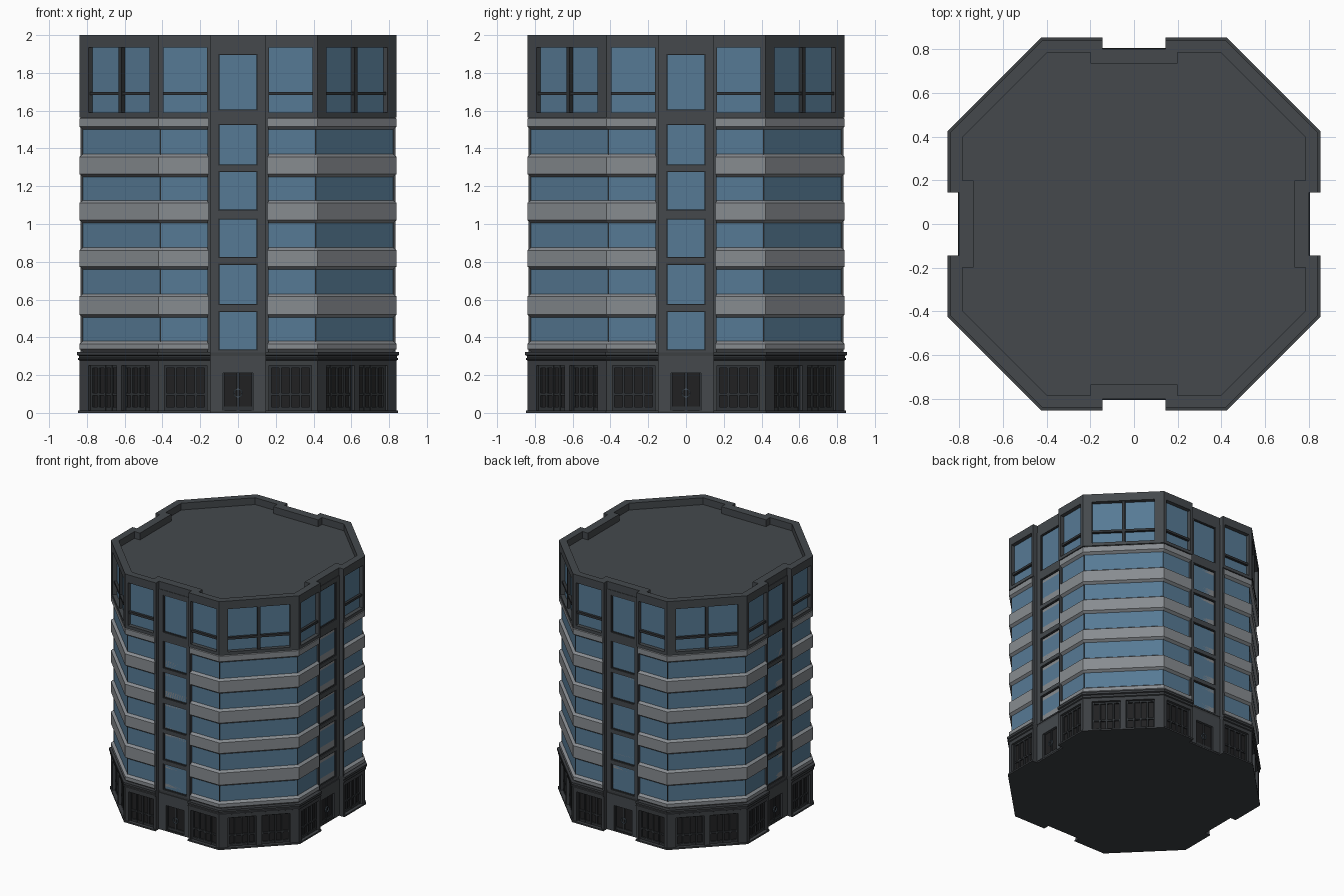
import bpy, bmesh, math
from mathutils import Matrix, Vector

if "Cube" in bpy.data.objects:
    bpy.data.objects.remove(bpy.data.objects["Cube"])

A, C = 0.84, 0.42                  # wall distance and corner position of the octagon
D, H = (A + C) / math.sqrt(2), (A - C) / math.sqrt(2)   # same for the diagonal sides
K = math.tan(math.pi / 8)


def material(name, rgb):
    m = bpy.data.materials.new(name)
    m.diffuse_color = (*rgb, 1)
    m.use_nodes = True
    m.node_tree.nodes["Principled BSDF"].inputs["Base Color"].default_value = m.diffuse_color
    return m


WALL = material("charcoal wall", (0.058, 0.066, 0.073))
BASE = material("dark ground floor", (0.045, 0.050, 0.055))
GLASS = material("blue glass", (0.094, 0.195, 0.300))
BAND = material("grey band", (0.245, 0.262, 0.280))
PANE = material("black pane", (0.015, 0.015, 0.016))
FRAME = material("window frame", (0.030, 0.034, 0.038))
METAL = material("door metal", (0.08, 0.11, 0.14))


def finish(bm, name, mat):
    me = bpy.data.meshes.new(name)
    bm.to_mesh(me)
    bm.free()
    me.materials.append(mat)
    ob = bpy.data.objects.new(name, me)
    bpy.context.collection.objects.link(ob)
    return ob


def outline(o, z, nw=0.145, nd=0.80):
    """Octagon offset by o, with a notch in each main side."""
    a, c = A + o, C + K * o
    quarter = [(-c, -a), (-nw, -a), (-nw, -nd), (nw, -nd), (nw, -a), (c, -a)]
    return [Matrix.Rotation(k * math.pi / 2, 3, 'Z') @ Vector((x, y, z))
            for k in range(4) for x, y in quarter]


def loft(name, mat, rings, bottom=False, top=False):
    bm = bmesh.new()
    loops = [[bm.verts.new(p) for p in outline(*r)] for r in rings]
    n = len(loops[0])
    for lo, hi in zip(loops, loops[1:]):
        for i in range(n):
            j = (i + 1) % n
            if (lo[i].co - hi[i].co).length > 1e-6 or (lo[j].co - hi[j].co).length > 1e-6:
                bm.faces.new((lo[i], lo[j], hi[j], hi[i]))
    if bottom:
        bm.faces.new(loops[0][::-1])
    if top:
        bm.faces.new(loops[-1])
    return finish(bm, name, mat)


def slabs(name, mat, pieces):
    """Blocks on the walls: (diagonal?, t0, t1 or None for mitred corner, z0, z1, o0, o1),
    mirrored left/right and repeated on all four sides."""
    bm = bmesh.new()
    for diag, t0, t1, z0, z1, o0, o1 in pieces:
        dist, half = (D, H) if diag else (A, C)
        signs = (1,) if t1 is not None and abs(t0 + t1) < 1e-6 else (1, -1)
        for k in range(4):
            rot = Matrix.Rotation(k * math.pi / 2 + (math.pi / 4 if diag else 0), 3, 'Z')
            for s in signs:
                lo, hi = [], []
                for o, left in ((o0, True), (o0, False), (o1, False), (o1, True)):
                    end = half + K * o if t1 is None else t1
                    t = s * (t0 if left else end)
                    lo.append(bm.verts.new(rot @ Vector((t, -(dist + o), z0))))
                    hi.append(bm.verts.new(rot @ Vector((t, -(dist + o), z1))))
                bm.faces.new(lo)
                bm.faces.new(hi)
                for i in range(4):
                    j = (i + 1) % 4
                    bm.faces.new((lo[i], lo[j], hi[j], hi[i]))
    bmesh.ops.recalc_face_normals(bm, faces=bm.faces)
    return finish(bm, name, mat)


# Ground floor: plinth, dark panes, piers, cornice
loft("plinth", BASE, [(0.008, 0), (0.008, 0.012), (-0.04, 0.012)], bottom=True)
loft("shop_panes", PANE, [(-0.03, 0.01, 0.146, 0.785), (-0.03, 0.27, 0.146, 0.785)])
slabs("ground_piers", BASE, [
    (False, 0.145, 0.165, 0.01, 0.27, -0.055, 0),
    (False, 0.39, None, 0.01, 0.27, -0.035, 0),
    (True, 0.23, None, 0.01, 0.27, -0.035, 0),
    (True, -0.02, 0.02, 0.01, 0.27, -0.035, 0),
    (False, 0.165, 0.39, 0.25, 0.27, -0.035, 0),
    (True, 0.02, 0.23, 0.25, 0.27, -0.035, 0)])
loft("cornice", BASE, [(-0.03, 0.265), (0, 0.265), (0, 0.278), (0.008, 0.282), (0.008, 0.289),
                       (0.002, 0.292), (0.002, 0.302), (0.013, 0.306), (0.013, 0.323),
                       (-0.035, 0.323)])

# Shop window bars
bars = []
for diag, a, b in ((False, 0.165, 0.39), (True, 0.02, 0.23)):
    for i in range(5):
        t = a + 0.006 + (b - a - 0.012) * i / 4
        bars.append((diag, t - 0.006, t + 0.006, 0.012, 0.25, -0.035, -0.018))
    for z0, z1 in ((0.012, 0.03), (0.092, 0.104), (0.238, 0.25)):
        bars.append((diag, a, b, z0, z1, -0.035, -0.02))
slabs("shop_window_bars", FRAME, bars)

# Entrance doors in the notches
slabs("door_surround", WALL, [(False, 0.08, 0.146, 0.01, 0.30, -0.058, -0.035),
                              (False, -0.08, 0.08, 0.21, 0.30, -0.058, -0.035)])
slabs("door_frames", FRAME, [(False, 0.0, 0.007, 0.012, 0.21, -0.058, -0.047),
                             (False, 0.072, 0.08, 0.012, 0.21, -0.058, -0.047),
                             (False, -0.08, 0.08, 0.012, 0.035, -0.058, -0.048)])
bm = bmesh.new()
for k in range(4):
    rot = Matrix.Rotation(k * math.pi / 2, 3, 'Z')
    seg, ring = 16, []
    for i in range(seg):
        u = 2 * math.pi * i / seg
        ring.append([bm.verts.new(rot @ Vector((r * math.cos(u), y, 0.105 + r * math.sin(u))))
                     for r, y in ((0.024, -0.792), (0.024, -0.80), (0.018, -0.80), (0.018, -0.792))])
    for i in range(seg):
        p, q = ring[i], ring[(i + 1) % seg]
        for j in range(4):
            bm.faces.new((p[j], q[j], q[(j + 1) % 4], p[(j + 1) % 4]))
bmesh.ops.recalc_face_normals(bm, faces=bm.faces)
finish(bm, "door_handles", METAL)

# Middle floors: glass body with grey bands
loft("middle_glass", GLASS, [(-0.02, 0.32, 0.15, 0.79), (-0.02, 1.575, 0.15, 0.79)])
for i, (z0, z1) in enumerate([(0.323, 0.38), (0.505, 0.63), (0.76, 0.875), (1.005, 1.125),
                              (1.25, 1.37), (1.50, 1.572)]):
    loft(f"floor_band_{i + 1}", BAND, [(-0.02, z0, 0.158, 0.79), (0, z0 + 0.015, 0.158, 0.79),
                                       (0, z1 - 0.014, 0.158, 0.79), (-0.02, z1, 0.158, 0.79)])
slabs("corner_mullions", FRAME, [(False, 0.408, None, 0.33, 1.57, -0.02, -0.018)])

# Central window columns
windows = [(0.33, 0.54), (0.57, 0.79), (0.82, 1.03), (1.07, 1.28), (1.31, 1.53), (1.60, 1.90)]
column = [(False, 0.105, 0.146, 0.32, 1.94, -0.052, -0.036),
          (False, 0.145, 0.162, 0.32, 1.58, -0.052, -0.006)]
edges = [0.32] + [z for w in windows for z in w] + [1.94]
for z0, z1 in zip(edges[::2], edges[1::2]):
    column.append((False, -0.105, 0.105, z0, z1, -0.052, -0.036))
slabs("column_frame", WALL, column)
trim = []
for z0, z1 in windows:
    trim += [(False, 0.099, 0.105, z0, z1, -0.052, -0.042),
             (False, -0.099, 0.099, z0, z0 + 0.006, -0.052, -0.042),
             (False, -0.099, 0.099, z1 - 0.006, z1, -0.052, -0.042)]
slabs("column_window_trim", FRAME, trim)

# Top floor: glass, sill, piers and transoms
loft("top_glass", GLASS, [(-0.032, 1.58, 0.146, 0.79), (-0.032, 1.94, 0.146, 0.79)])
loft("top_sill", WALL, [(-0.03, 1.565), (0, 1.565), (0, 1.59), (-0.035, 1.59)])
slabs("top_piers", WALL, [
    (False, 0.145, 0.165, 1.585, 1.94, -0.055, 0),
    (False, 0.395, None, 1.585, 1.94, -0.035, 0),
    (True, 0.23, None, 1.585, 1.94, -0.035, 0)])
slabs("top_transoms", FRAME, [
    (False, 0.165, 0.395, 1.682, 1.70, -0.035, -0.012),
    (True, 0.012, 0.23, 1.682, 1.70, -0.035, -0.012),
    (True, -0.012, 0.012, 1.585, 1.94, -0.035, -0.008)])

# Parapet and sunken roof
loft("parapet_roof", WALL, [(-0.035, 1.935), (0, 1.935), (0, 2.0),
                            (-0.055, 2.0, 0.20, 0.735), (-0.055, 1.945, 0.20, 0.735)], top=True)
